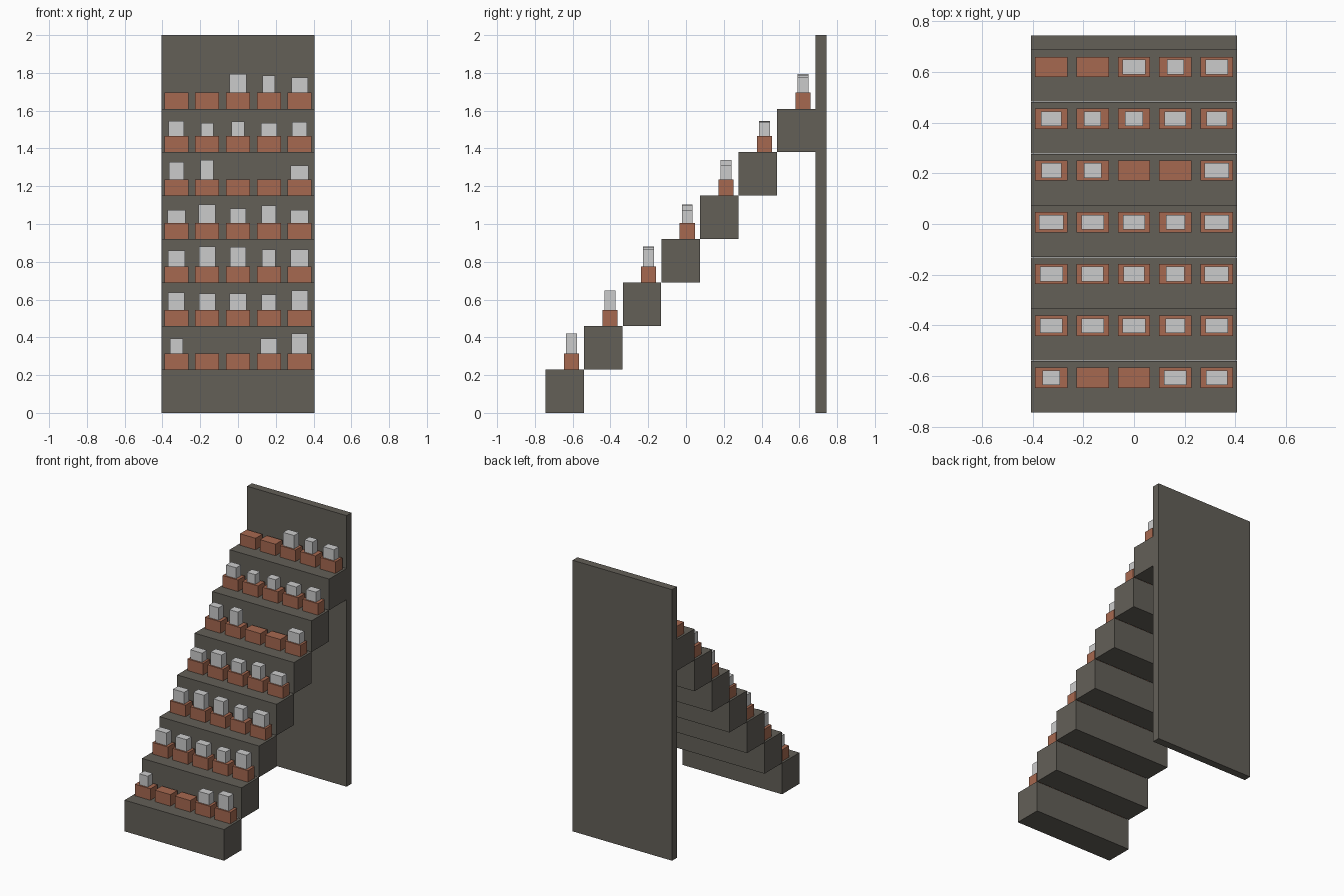
import bpy

if "Cube" in bpy.data.objects:
    bpy.data.objects.remove(bpy.data.objects["Cube"])


def material(name, rgb):
    m = bpy.data.materials.new(name)
    m.diffuse_color = (*rgb, 1)
    m.use_nodes = True
    m.node_tree.nodes["Principled BSDF"].inputs["Base Color"].default_value = m.diffuse_color
    return m


def box(name, lo, hi, mat=None):
    bpy.ops.mesh.primitive_cube_add(size=1, location=[(a + b) / 2 for a, b in zip(lo, hi)])
    ob = bpy.context.object
    ob.name = name
    ob.scale = [b - a for a, b in zip(lo, hi)]
    bpy.ops.object.transform_apply(location=False, rotation=False, scale=True)
    if mat:
        ob.data.materials.append(mat)
    return ob


stone = material("dark_stone", (0.125, 0.115, 0.097))
brick = material("terracotta", (0.38, 0.14, 0.08))

HALF, FRONT, RUN, RISE = 0.406, -0.743, 0.2042, 0.23
POT_H = 0.085

# Upper-body (width, height) per seat in each row; None is a bare base
rows = [
    [(.068, .08), None, None, (.089, .08), (.086, .106)],
    [(.088, .093), (.089, .088), (.092, .088), (.076, .083), (.088, .104)],
    [(.09, .086), (.087, .107), (.083, .102), (.072, .09), (.095, .09)],
    [(.096, .068), (.09, .097), (.087, .078), (.075, .094), (.096, .068)],
    [(.079, .092), (.069, .103), None, None, (.096, .076)],
    [(.082, .08), (.067, .071), (.071, .077), (.085, .069), (.08, .074)],
    [None, None, (.09, .098), (.067, .09), (.088, .08)],
]

for i, row in enumerate(rows):
    # Stepped tier
    y0, top = FRONT + i * RUN, (i + 1) * RISE
    box(f"tier_{i}", (-HALF, y0, top - RISE), (HALF, y0 + RUN - 0.001, top), stone)
    yc = y0 + 0.137
    for j, item in enumerate(row):
        # Seat base and the block standing on it
        x = (j - 2) * 0.163
        box(f"seat_{i}_{j}", (x - .0635, yc - .04, top), (x + .0635, yc + .04, top + POT_H), brick)
        if item:
            w, h = item
            z = top + POT_H
            box(f"sitter_{i}_{j}", (x - w / 2, yc - .029, z), (x + w / 2, yc + .029, z + h))

# Tall back wall
box("back_wall", (-HALF, FRONT + 7 * RUN, 0), (HALF, 0.743, 2), stone)
